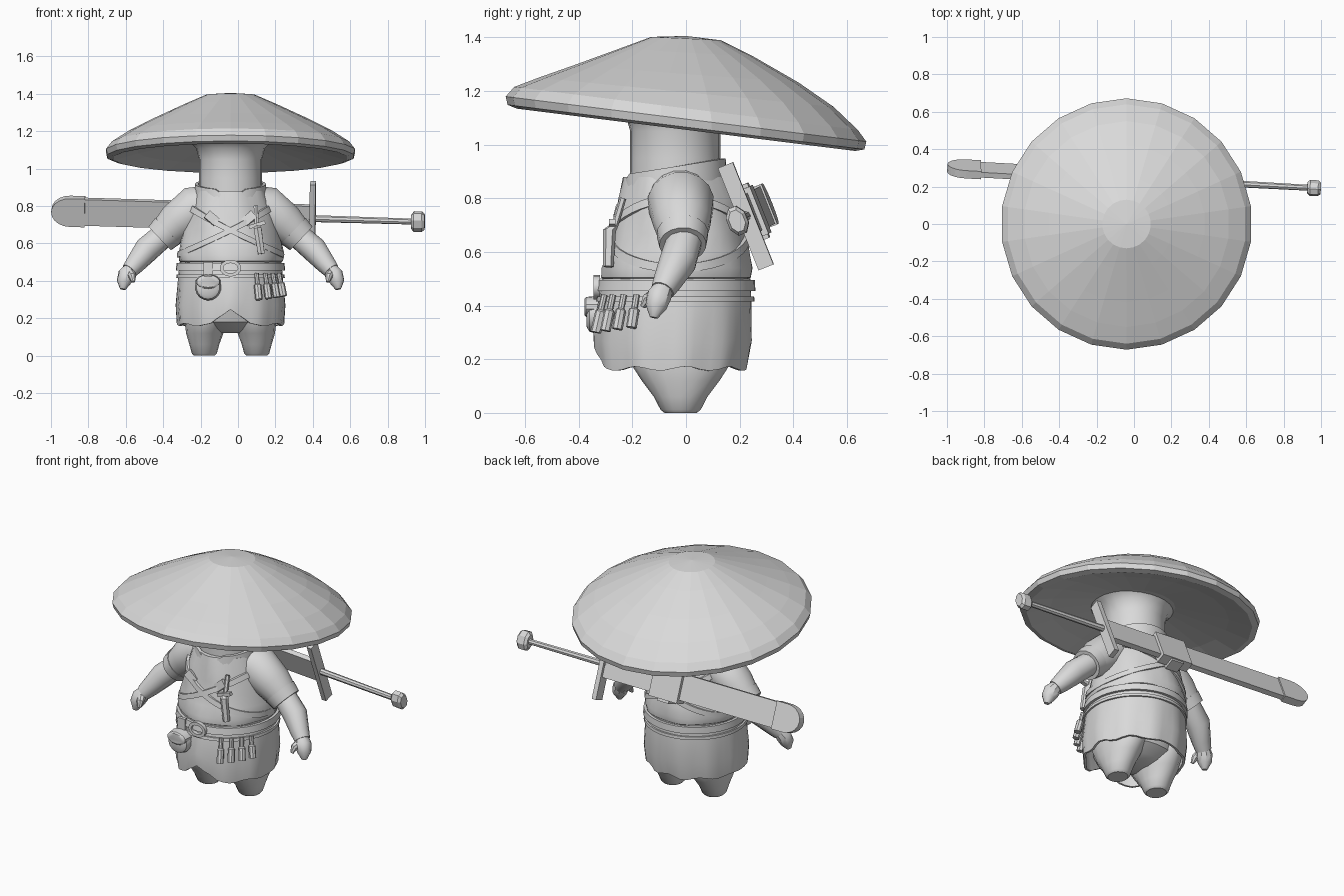
import bpy, bmesh
from math import sin, cos, pi, radians
from mathutils import Vector, Matrix

if "Cube" in bpy.data.objects:
    bpy.data.objects.remove(bpy.data.objects["Cube"])

CX = -0.04          # centre line of the figure
FRONT = -pi / 2     # angle that faces the viewer

clay = bpy.data.materials.new("pale grey")
clay.use_nodes = True
clay.diffuse_color = (0.7, 0.7, 0.7, 1)
clay.node_tree.nodes["Principled BSDF"].inputs["Base Color"].default_value = (0.7, 0.7, 0.7, 1)


def skin(name, rings, capped=True, loop=False, smooth=True):
    """Join rings of points into one surface."""
    bm = bmesh.new()
    vs = [[bm.verts.new(p) for p in ring] for ring in rings]
    pairs = list(zip(vs, vs[1:])) + ([(vs[-1], vs[0])] if loop else [])
    for a, b in pairs:
        for i in range(len(a)):
            j = (i + 1) % len(a)
            bm.faces.new((a[i], a[j], b[j], b[i]))
    if capped and not loop:
        bm.faces.new(vs[0])
        bm.faces.new(vs[-1])
    bmesh.ops.remove_doubles(bm, verts=bm.verts, dist=0.0001)
    bmesh.ops.recalc_face_normals(bm, faces=bm.faces)
    mesh = bpy.data.meshes.new(name)
    bm.to_mesh(mesh)
    bm.free()
    mesh.materials.append(clay)
    ob = bpy.data.objects.new(name, mesh)
    bpy.context.collection.objects.link(ob)
    if smooth:
        bpy.ops.object.select_all(action="DESELECT")
        ob.select_set(True)
        bpy.context.view_layer.objects.active = ob
        bpy.ops.object.shade_smooth_by_angle(angle=radians(35))
    return ob


def angles(n, start=FRONT):
    return [start + 2 * pi * i / n for i in range(n)]


def ellipse(x, y, z, rx, ry, n=24):
    return [(x + rx * cos(a), y + ry * sin(a), z) for a in angles(n)]


def tube(name, pts, radii, n=12, smooth=True):
    """Round limb along a path."""
    pts = [Vector(p) for p in pts]
    rings = []
    for i, p in enumerate(pts):
        t = (pts[min(i + 1, len(pts) - 1)] - pts[max(i - 1, 0)]).normalized()
        u = t.cross(Vector((0, 1, 0.2))).normalized()
        v = t.cross(u)
        rings.append([p + radii[i] * (u * cos(a) + v * sin(a)) for a in angles(n)])
    return skin(name, rings, smooth=smooth)


def plate(name, outline, thick, matrix, shift=0.0):
    """Flat outline in local x and z, thick along local y."""
    return skin(name, [[matrix @ Vector((x, shift + s * thick / 2, z)) for x, z in outline]
                       for s in (-1, 1)], smooth=False)


def rect(x0, x1, z0, z1):
    return [(x0, z0), (x1, z0), (x1, z1), (x0, z1)]


# body profile: height, half width, depth centre, half depth
PROFILE = [(0.16, .28, -.05, .275), (0.3, .29, -.045, .295), (0.42, .28, -.04, .285),
           (0.5, .272, -.035, .275), (0.58, .27, -.03, .262), (0.7, .25, -.025, .245),
           (0.8, .22, -.03, .22), (0.88, .19, -.04, .19)]


def body(a, z, out=0.0):
    """Point on the clothed body at an angle and height."""
    z_in = min(max(z, PROFILE[0][0]), PROFILE[-1][0])
    for lo, hi in zip(PROFILE, PROFILE[1:]):
        if z_in <= hi[0]:
            f = (z_in - lo[0]) / (hi[0] - lo[0])
            _, rx, cy, ry = [p + (q - p) * f for p, q in zip(lo, hi)]
            break
    return Vector((CX + (rx + out) * cos(a), cy + (ry + out) * sin(a), z))


def front_peak(a, width):
    d = abs((a - FRONT + pi) % (2 * pi) - pi)
    return max(0, 1 - d / width)


def band(name, z, tilt, width, out=0.014):
    """Strap wrapped round the body, raised on one side by tilt."""
    rings = []
    for a in angles(40):
        m = z + tilt * cos(a)
        rings.append([body(a, m + s * width / 2, o)
                      for s, o in ((-1, -.01), (-1, out), (1, out), (1, -.01))])
    return skin(name, rings, loop=True)


# mushroom cap, leaning down towards the back
CAP = [(0, .305), (.13, .295), (.25, .243), (.42, .163), (.55, .095), (.64, .035), (.672, -.005),
       (.665, -.035), (.63, -.045), (.5, -.01), (.35, .02), (.2, .05), (0, .05)]
cap_rings = []
for r, h in CAP:
    ring = []
    for a in angles(22, pi / 2):
        y = r * sin(a)
        lean = -0.125 * y + 0.08 * y * (1 - (r / .672) ** 2) * (h > 0.06)
        ring.append((CX + r * cos(a), y, 1.1 + h + lean))
    cap_rings.append(ring)
skin("mushroom_cap", cap_rings, capped=False, smooth=False)

# stalk
skin("stalk", [ellipse(CX, -.04, z, r, r) for z, r in
               ((.8, .17), (.95, .168), (1.05, .168), (1.11, .185), (1.14, .215), (1.17, .26))])

# tunic, with gentle cloth folds
folds = lambda a, z: 0.005 * sin(7 * a + 14 * z)
skin("tunic", [[body(a, z, o + folds(a, z)) for a in angles(40)] for z, o in
               ((.48, -.03), (.505, .004), (.54, .012), (.6, .004), (.67, 0), (.74, 0), (.8, 0), (.88, 0))])

# collar with a notch at the front
collar = []
for base, r in ((1, .197), (0, .19), (0, .172), (1, .168)):
    ring = []
    for a in angles(40):
        top = .918 + .03 * sin(a) - .075 * front_peak(a, .4)
        ring.append((CX + r * cos(a), -.042 + r * sin(a), .81 if base else top))
    collar.append(ring)
skin("collar", collar, loop=True)

# skirt with a ragged hem split at the front
skirt = []
for f, out in ((1, -.06), (1, -.02), (.75, -.018), (.3, -.012), (0, -.01),
               (0, .003), (.3, .004), (.75, 0), (1, 0), (1.04, -.06)):
    ring = []
    for a in angles(48):
        hem = .165 + .09 * front_peak(a, .38) + .008 * sin(9 * a)
        z = hem + (.5 - hem) * f
        ring.append(body(a, z, out + .006 * sin(11 * a) * (1 - f)))
    skirt.append(ring)
skin("skirt", skirt, capped=False)

# hips and legs
skin("hips", [ellipse(CX, -.025, z, rx, ry) for z, rx, ry in
              ((.12, .1, .06), (.14, .18, .12), (.18, .235, .185), (.25, .25, .21), (.4, .25, .25))])
for side, s in (("left", 1), ("right", -1)):
    skin(side + "_leg", [ellipse(CX + s * x, -.02, z, rx, ry, 16) for z, x, rx, ry in
                         ((0, .14, .055, .06), (.012, .14, .067, .075), (.06, .14, .08, .1),
                          (.12, .138, .1, .145), (.19, .13, .115, .19), (.27, .125, .12, .2))])

    # sleeve, cuff, forearm and hand
    P = lambda x, y, z: (CX + s * x, y, z)
    tube(side + "_sleeve", [P(.06, -.03, .82), P(.19, -.02, .785), P(.29, -.015, .71), P(.365, -.012, .64)],
         [.1, .125, .108, .084], 16)
    tube(side + "_cuff", [P(.335, -.013, .668), P(.378, -.012, .627)], [.097, .088], 16)
    tube(side + "_forearm", [P(.34, 0, .66), P(.45, -.03, .565), P(.51, -.07, .49), P(.54, -.088, .455)],
         [.066, .07, .054, .045])
    tube(side + "_hand", [P(.53, -.08, .47), P(.555, -.1, .435), P(.57, -.112, .395), P(.576, -.12, .355)],
         [.036, .047, .04, .015], 10)
    tube(side + "_thumb", [P(.54, -.1, .45), P(.525, -.145, .425), P(.52, -.162, .395)],
         [.026, .021, .01], 8)

# belt and crossing chest straps
band("belt", .475, 0, .04, .016)
band("lower_belt", .425, 0, .018, .01)
band("left_shoulder_strap", .67, .13, .032)
band("right_shoulder_strap", .67, -.13, .032)

# belt buckle
buckle = []
for a in angles(16):
    c = Vector((CX + .048 * cos(a), -.332, .468 + .036 * sin(a)))
    o = Vector((cos(a), 0, sin(a))) * .009
    y = Vector((0, .012, 0))
    buckle.append([c + o - y, c - o - y, c - o + y, c + o + y])
skin("belt_buckle", buckle, loop=True)

# round pouch with flap
skin("pouch", [[(-.16 + r * cos(a), y, .365 + r * sin(a)) for a in angles(18)] for y, r in
               ((-.37, .045), (-.36, .062), (-.335, .07), (-.3, .068), (-.26, .05))])
skin("pouch_flap", [[(-.16 + r * cos(a), y, .395 + .6 * r * sin(a)) for a in angles(14)] for y, r in
                    ((-.379, .05), (-.372, .062), (-.32, .068))])
plate("pouch_strap", rect(-.185, -.135, .42, .5), .02, Matrix.Translation((0, -.315, 0)))

# small vials hanging from the belt
for i, a in enumerate((-62, -51, -40, -29)):
    a = radians(a)
    out = Vector((cos(a), sin(a), 0))
    foot = body(a, .3 + .006 * i) + out * .035
    head = body(a, .44) + out * .018
    tube(f"vial_{i + 1}", [foot, foot.lerp(head, .55), foot.lerp(head, .6), head],
         [.02, .02, .012, .012], 8)

# chest knife and strap buckles
tube("chest_knife", [(.125, -.29, .545), (.105, -.285, .68), (.1, -.265, .7), (.095, -.235, .8)],
     [.02, .024, .013, .013], 6, False)
plate("knife_guard", rect(-.045, .045, -.01, .01), .025,
      Matrix.Translation((.102, -.275, .7)) @ Matrix.Rotation(-.3, 4, "Y"))
for side, s in (("left", 1), ("right", -1)):
    plate(side + "_strap_buckle", rect(-.035, .035, -.024, .024), .02,
          Matrix.Translation((CX + s * .1, -.255, .735))
          @ Matrix.Rotation(-s * .7, 4, "Y") @ Matrix.Rotation(-.2, 4, "X"))

# sword slung across the back, in its own tilted frame
along = Vector((1, -.055, -.03)).normalized()
wide = Vector((0, -.37, .93))
wide = (wide - along * wide.dot(along)).normalized()
deep = wide.cross(along)
SWORD = Matrix.Translation((0, .245, .745)) @ Matrix((along, deep, wide)).transposed().to_4x4()
plate("sword_blade", rect(-.84, .4, -.075, .075), .03, SWORD)
tip = [(-.82, -.081), (-.82, .081)] + [(-.9 - .1 * sin(t), .081 * cos(t))
                                       for t in [pi * i / 10 for i in range(11)]]
plate("sword_tip_cap", tip, .045, SWORD)
plate("sword_guard", rect(.385, .415, -.205, .205), .06, SWORD)
plate("sword_holder", rect(-.16, .04, -.095, .095), .065, SWORD)
plate("holder_strap", rect(-.1, -.02, -.11, .11), .07, SWORD, -.01 if deep.y > 0 else .01)
tube("sword_grip", [SWORD @ Vector((x, 0, 0)) for x in (.38, .96)], [.019, .016], 8)
skin("sword_pommel", [[SWORD @ Vector((x, .04 * k * cos(a), .058 * k * sin(a))) for a in angles(8, pi / 8)]
                      for x, k in ((.928, .7), (.942, 1), (.985, 1), (1.0, .75))], smooth=False)
